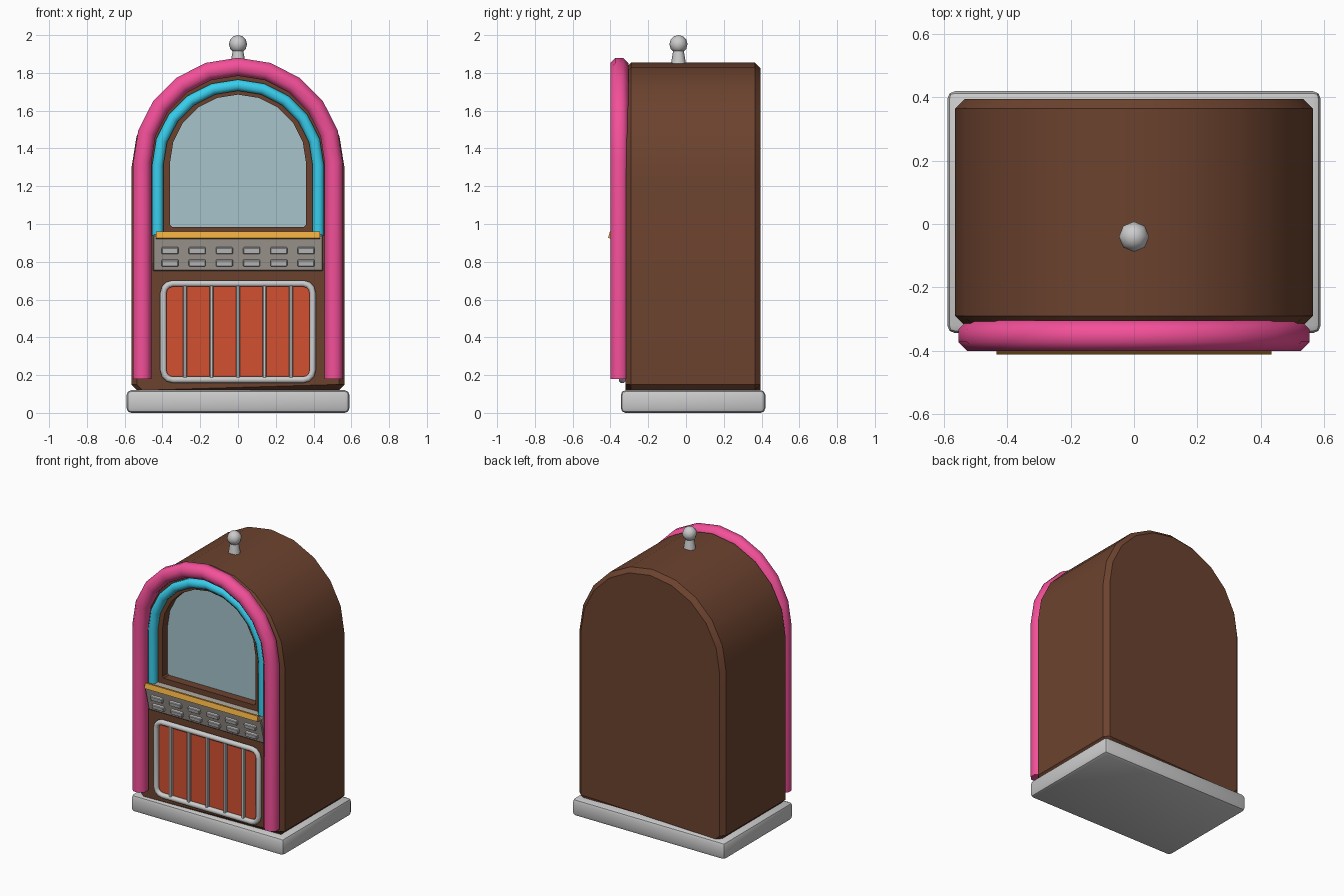
import bpy, bmesh
from math import sin, cos, pi, radians
from mathutils import Matrix

if "Cube" in bpy.data.objects:
    bpy.data.objects.remove(bpy.data.objects["Cube"])


def material(name, rgb):
    m = bpy.data.materials.new(name)
    m.diffuse_color = (*rgb, 1)
    m.use_nodes = True
    m.node_tree.nodes["Principled BSDF"].inputs["Base Color"].default_value = m.diffuse_color
    return m


BROWN = material("walnut", (0.15, 0.055, 0.028))
PINK = material("pink", (0.9, 0.08, 0.32))
CYAN = material("cyan", (0.04, 0.62, 0.85))
GOLD = material("gold", (0.8, 0.4, 0.05))
GLASS = material("glass", (0.38, 0.55, 0.6))
RED = material("speaker_cloth", (0.65, 0.08, 0.03))
STEEL = material("warm_steel", (0.4, 0.37, 0.33))


def finish(name, bm, mat=None, bevel=0, segments=1, angle=32):
    bmesh.ops.recalc_face_normals(bm, faces=bm.faces)
    if bevel:
        bmesh.ops.bevel(bm, geom=bm.edges[:], offset=bevel, segments=segments,
                        profile=0.5, affect='EDGES')
    me = bpy.data.meshes.new(name)
    bm.to_mesh(me)
    bm.free()
    me.shade_smooth()
    me.set_sharp_from_angle(angle=radians(angle))
    if mat:
        me.materials.append(mat)
    ob = bpy.data.objects.new(name, me)
    bpy.context.collection.objects.link(ob)
    return ob


def skin(name, rings, mat=None, cyclic=False, **kw):
    """Join closed rings of points; cap both ends unless cyclic."""
    bm = bmesh.new()
    vs = [[bm.verts.new(p) for p in r] for r in rings]
    n = len(vs[0])
    pairs = list(zip(vs, vs[1:])) + ([(vs[-1], vs[0])] if cyclic else [])
    for a, b in pairs:
        for i in range(n):
            bm.faces.new((a[i], a[(i + 1) % n], b[(i + 1) % n], b[i]))
    if not cyclic:
        bm.faces.new(vs[0])
        bm.faces.new(vs[-1])
    return finish(name, bm, mat, **kw)


def box(name, center, size, mat=None, tilt=0, **kw):
    bm = bmesh.new()
    bmesh.ops.create_cube(bm, size=1, matrix=Matrix.Diagonal((*size, 1)))
    ob = finish(name, bm, mat, **kw)
    ob.location = center
    ob.rotation_euler.x = radians(tilt)
    return ob


def arch(r, zc, zb, foot=0):
    """Round-topped outline in x, z; foot chamfers the lower corners."""
    arc = [(-r * cos(pi * i / 10), zc + r * sin(pi * i / 10)) for i in range(11)]
    left, right = [(-r, zb + foot)], [(r, zb + foot)]
    if foot:
        left.insert(0, (-r + foot, zb))
        right.append((r - foot, zb))
    return left + arc + right


def rounded_rect(hx, hz, zc, rad, steps=3):
    pts = []
    for q, (sx, sz) in enumerate([(1, 1), (-1, 1), (-1, -1), (1, -1)]):
        for i in range(steps + 1):
            t = pi / 2 * (q + i / steps)
            pts.append((sx * (hx - rad) + rad * cos(t), zc + sz * (hz - rad) + rad * sin(t)))
    return pts


def at_y(path, y):
    return [(x, y, z) for x, z in path]


def tube(name, path_at, y, rad, mat=None, cyclic=False):
    """Octagonal tube; path_at(offset) gives the parallel outline."""
    a = rad / cos(pi / 8)
    angles = [pi / 8 + pi / 4 * k for k in range(8)]
    lines = [at_y(path_at(a * cos(t)), y + a * sin(t)) for t in angles]
    return skin(name, list(zip(*lines)), mat, cyclic, angle=50)


# Base plinth
box("base", (0, 0.0375, 0.06), (1.18, 0.765, 0.12), bevel=0.025, segments=2)

# Cabinet, from the back through chamfered sides to the window recess
outer, inner = arch(0.565, 1.29, 0.12, 0.03), arch(0.535, 1.29, 0.12, 0.03)
inner = [(x, max(z, 0.15) if i in (1, 13 + 1) else z) for i, (x, z) in enumerate(inner)]
hole = arch(0.36, 1.325, 0.985, 0.01)
skin("cabinet", [at_y(inner, 0.395), at_y(outer, 0.365), at_y(outer, -0.29),
                 at_y(inner, -0.32), at_y(hole, -0.32), at_y(hole, -0.25)], BROWN)
skin("window_glass", [at_y(hole, -0.25), at_y(hole, -0.262)], GLASS)

# Light tubes around the front
tube("outer_light_tube", lambda o: arch(0.507 + o, 1.325, 0.18), -0.353, 0.048, PINK)
tube("inner_light_tube", lambda o: arch(0.425 + o, 1.31, 0.94), -0.33, 0.03, CYAN)

# Selection panel, leaning out towards the top
section = [(-0.30, 0.75), (-0.345, 0.75), (-0.393, 0.94), (-0.30, 0.95)]
skin("selection_panel", [[(x, y, z) for y, z in section] for x in (-0.45, 0.45)],
     STEEL, bevel=0.006)
box("panel_trim", (0, -0.393, 0.94), (0.87, 0.03, 0.036), GOLD, tilt=-16)

# Two rows of selection buttons
for row, (y, z) in enumerate([(-0.375, 0.86), (-0.359, 0.795)]):
    for col in range(6):
        box(f"button_{row + 1}_{col + 1}", (-0.36 + 0.144 * col, y, z),
            (0.09, 0.03, 0.034), tilt=14, bevel=0.004)

# Speaker grille
cloth = rounded_rect(0.395, 0.255, 0.43, 0.05)
skin("speaker_cloth", [at_y(cloth, -0.31), at_y(cloth, -0.33)], RED)
tube("grille_frame", lambda o: rounded_rect(0.395 + o, 0.255 + o, 0.43, 0.05 + o),
     -0.338, 0.017, cyclic=True)
for i in range(5):
    box(f"grille_bar_{i + 1}", (-0.28 + 0.14 * i, -0.335, 0.43), (0.02, 0.03, 0.5), bevel=0.004)

# Finial on top
bm = bmesh.new()
bmesh.ops.create_cone(bm, cap_ends=True, segments=8, radius1=0.043, radius2=0.026, depth=0.1)
finish("finial_stem", bm, angle=50).location = (0, -0.04, 1.88)
bm = bmesh.new()
bmesh.ops.create_uvsphere(bm, u_segments=8, v_segments=6, radius=0.048)
finish("finial_ball", bm, angle=50).location = (0, -0.04, 1.952)
